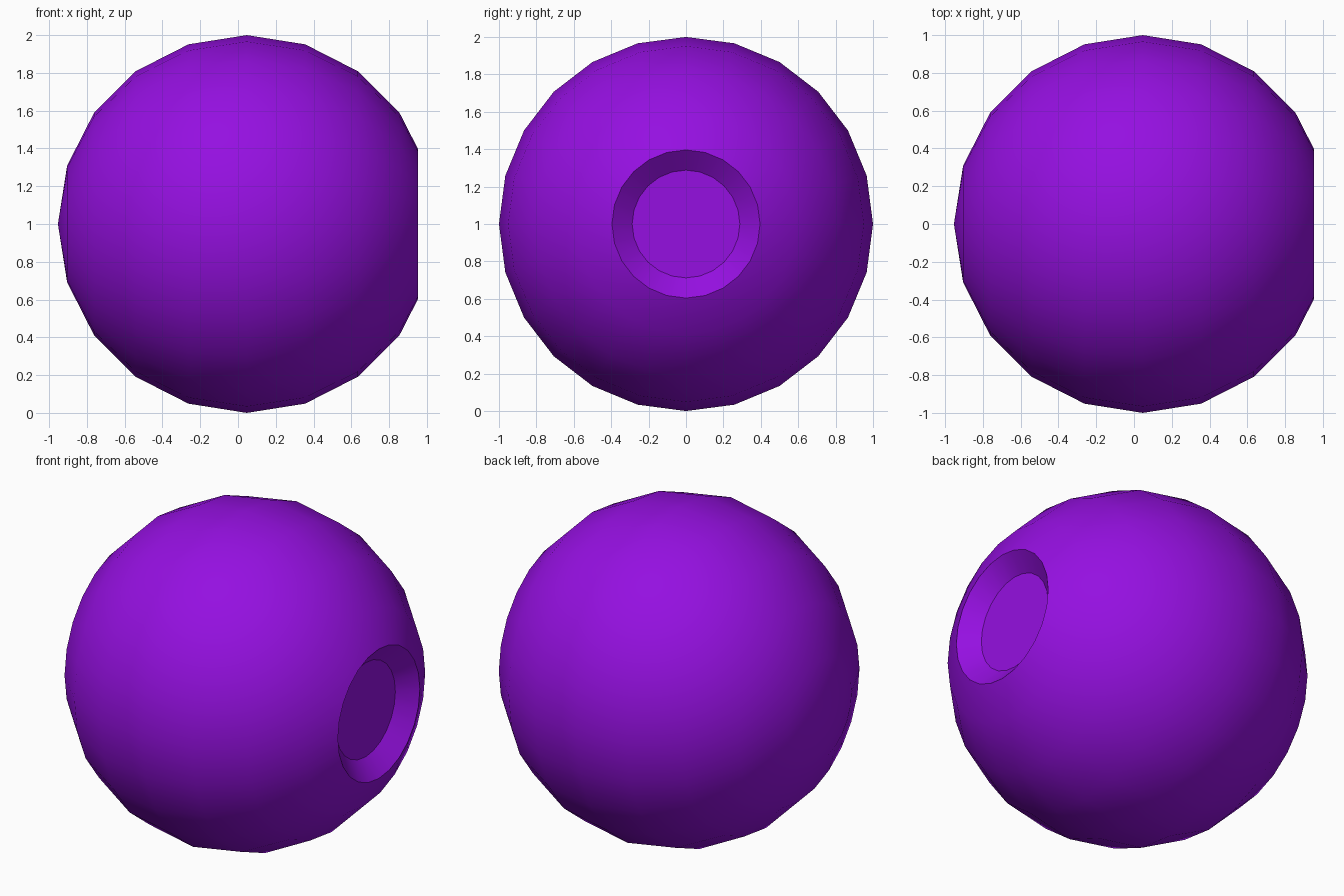
import bpy, bmesh, math
from mathutils import Matrix

if "Cube" in bpy.data.objects:
    bpy.data.objects.remove(bpy.data.objects["Cube"])

SEGMENTS, RINGS = 24, 10
CENTRE_X = 0.0465              # sphere centre, so the cut ball is centred on x = 0
FACE_X = 0.9535                # plane of the flat cut
RIM_R, FLOOR_R, DEPTH = 0.396, 0.288, 0.09

# Profile as (x, radius): from the left pole over the ball, then into the dish
profile = []
for i in range(RINGS - 1):
    a = math.pi * i / RINGS
    profile.append((CENTRE_X - math.cos(a), math.sin(a)))
profile += [(FACE_X, RIM_R), (FACE_X - DEPTH, FLOOR_R)]

# Revolve the profile around the x axis
bm = bmesh.new()
verts = [bm.verts.new((x, 0, 1 + r)) for x, r in profile]
edges = [bm.edges.new(pair) for pair in zip(verts, verts[1:])]
bmesh.ops.spin(bm, geom=verts + edges, cent=(0, 0, 1), axis=(1, 0, 0),
               angle=math.tau, steps=SEGMENTS)
bmesh.ops.remove_doubles(bm, verts=bm.verts, dist=1e-4)

# Flat floor of the dish
bmesh.ops.holes_fill(bm, edges=[e for e in bm.edges if e.is_boundary], sides=0)
bmesh.ops.recalc_face_normals(bm, faces=bm.faces)

mesh = bpy.data.meshes.new("ball_with_dish")
bm.to_mesh(mesh)
bm.free()
ball = bpy.data.objects.new("ball_with_dish", mesh)
bpy.context.collection.objects.link(ball)

# Purple material
purple = bpy.data.materials.new("purple")
purple.diffuse_color = (0.30, 0.005, 0.75, 1)
purple.use_nodes = True
purple.node_tree.nodes["Principled BSDF"].inputs["Base Color"].default_value = purple.diffuse_color
mesh.materials.append(purple)

# Smooth ball, crisp dish edges
bpy.context.view_layer.objects.active = ball
ball.select_set(True)
bpy.ops.object.shade_smooth_by_angle(angle=math.radians(30))
